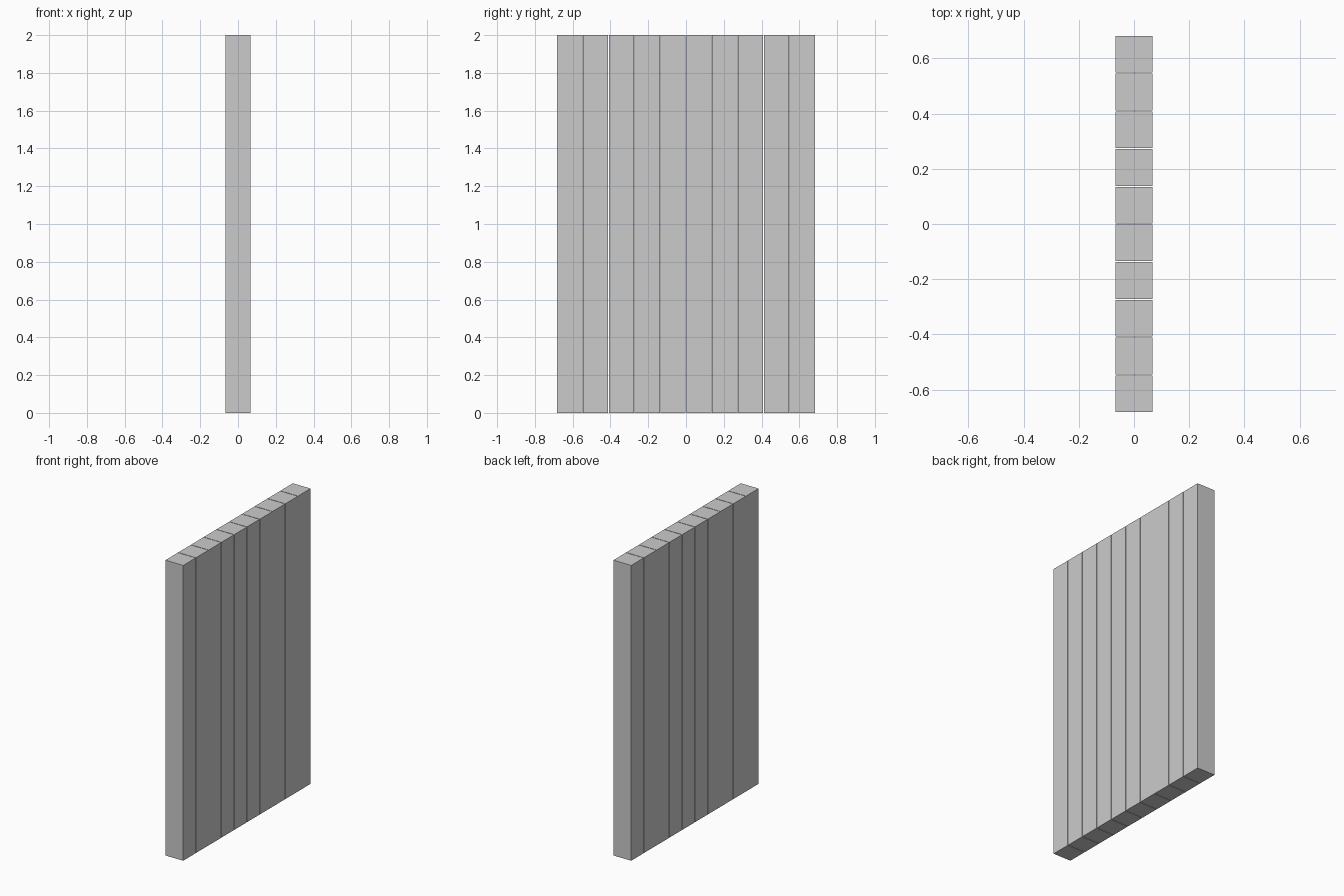
import bpy

if "Cube" in bpy.data.objects:
    bpy.data.objects.remove(bpy.data.objects["Cube"])

COUNT = 10
SIDE = 0.133      # square plank section
PITCH = 0.1367    # spacing, leaves a hairline gap
HEIGHT = 2.0

# Row of upright square planks along y
for i in range(COUNT):
    y = (i - (COUNT - 1) / 2) * PITCH
    bpy.ops.mesh.primitive_cube_add(size=1, location=(0, y, HEIGHT / 2))
    plank = bpy.context.object
    plank.name = f"plank_{i + 1:02d}"
    plank.scale = (SIDE, SIDE, HEIGHT)
    bpy.ops.object.transform_apply(location=False, rotation=False, scale=True)
